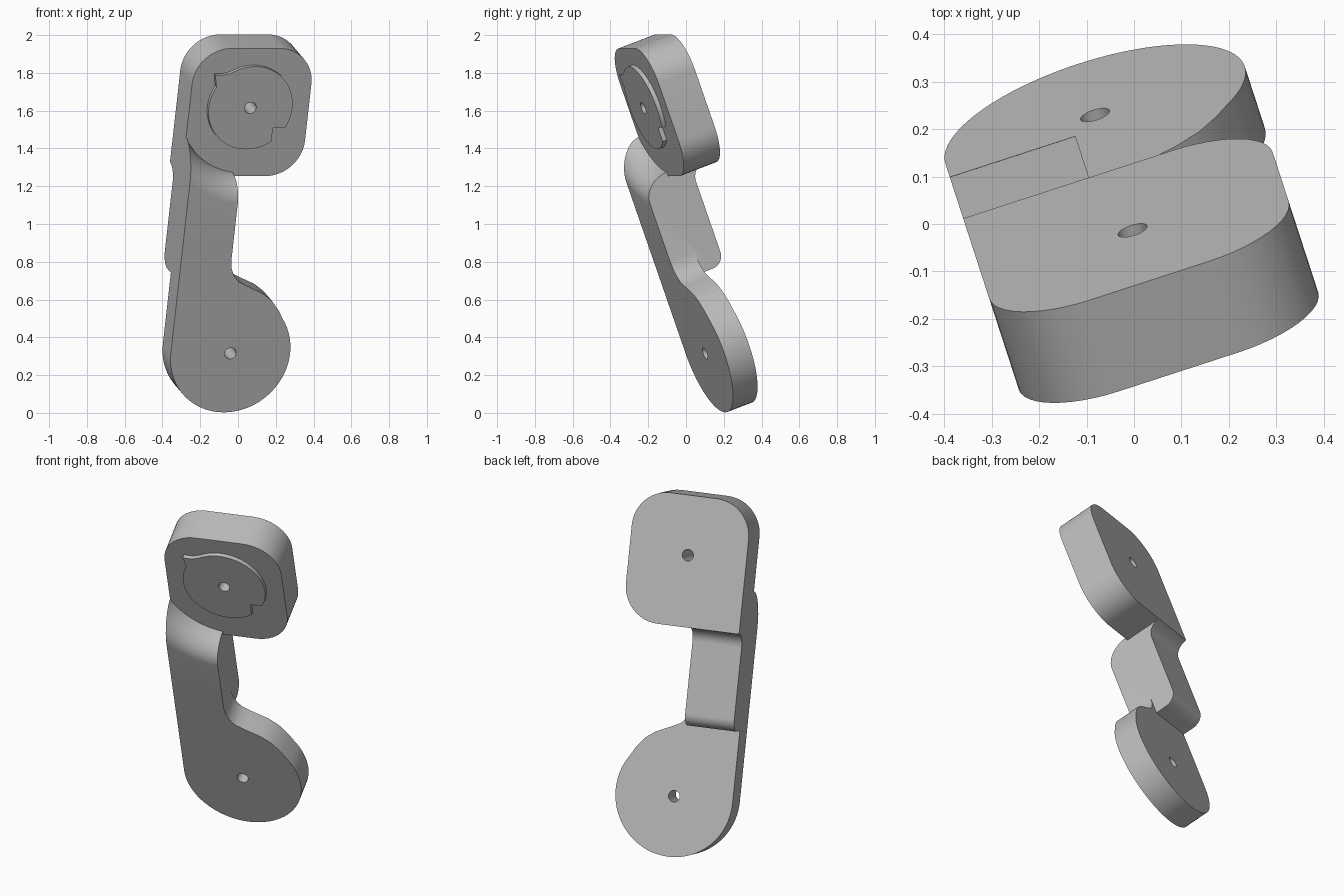
import bpy, bmesh, math
from math import cos, sin, radians
from mathutils import Vector

cube = bpy.data.objects.get("Cube")
if cube:
    bpy.data.objects.remove(cube, do_unlink=True)

# One flat colour
grey = bpy.data.materials.new("plain_grey")
grey.use_nodes = True
grey.diffuse_color = (0.5, 0.5, 0.5, 1)
grey.node_tree.nodes["Principled BSDF"].inputs["Base Color"].default_value = (0.5, 0.5, 0.5, 1)

# Shared sizes: x is width, y is depth from the front, z is length
HOLE_X, LOW_Z, HIGH_Z = -0.007, 0.259, 1.598
HALF = 0.332
LEFT, RIGHT = HOLE_X - HALF, HOLE_X + HALF
ARM_RIGHT = -0.06
FRONT, MIDDLE, ARM_BACK, BACK = 0.209, 0.354, 0.49, 0.569


def arc(cx, cz, r, start, end, steps=10):
    angles = [radians(start + (end - start) * i / steps) for i in range(steps + 1)]
    return [(cx + r * cos(a), cz + r * sin(a)) for a in angles]


def finish(name, bm):
    bmesh.ops.remove_doubles(bm, verts=bm.verts, dist=1e-5)
    bmesh.ops.recalc_face_normals(bm, faces=bm.faces)
    mesh = bpy.data.meshes.new(name)
    bm.to_mesh(mesh)
    bm.free()
    mesh.materials.append(grey)
    obj = bpy.data.objects.new(name, mesh)
    bpy.context.collection.objects.link(obj)
    return obj


def prism(name, points, lo, hi, across=False):
    """Extrude an outline through the depth, or across the width."""
    bm = bmesh.new()
    verts = [bm.verts.new((lo, a, b) if across else (a, lo, b)) for a, b in points]
    face = bm.faces.new(verts)
    out = bmesh.ops.extrude_face_region(bm, geom=[face])
    moved = [v for v in out["geom"] if isinstance(v, bmesh.types.BMVert)]
    step = (hi - lo, 0, 0) if across else (0, hi - lo, 0)
    bmesh.ops.translate(bm, verts=moved, vec=step)
    return finish(name, bm)


def combine(target, other, operation):
    mod = target.modifiers.new("combine", "BOOLEAN")
    mod.operation, mod.object, mod.solver = operation, other, "EXACT"
    bpy.ops.object.select_all(action="DESELECT")
    bpy.context.view_layer.objects.active = target
    target.select_set(True)
    bpy.ops.object.modifier_apply(modifier=mod.name)
    bpy.data.objects.remove(other, do_unlink=True)


# Lower round pad, blending into the arm
pad_outline = arc(HOLE_X, LOW_Z, HALF, 35, -180, 48)
pad_outline += [(LEFT, 0.9), (ARM_RIGHT, 0.9), (ARM_RIGHT, 0.78), (-0.053, 0.735),
                (-0.035, 0.695), (-0.005, 0.662), (0.045, 0.637), (0.134, 0.597),
                (0.19, 0.556), (0.235, 0.5)]
bracket = prism("bracket", pad_outline, FRONT, MIDDLE)

# Stepped arm, drawn from the side
arm_profile = [(FRONT, 0.62), (FRONT, 1.45), (0.45, 1.45), (0.55, 1.3), (BACK, 1.205)]
arm_profile += arc(BACK, 1.126, BACK - ARM_BACK, 90, 180)
arm_profile += arc(ARM_BACK - 0.07, 0.73, 0.07, 0, -90)
arm_profile += [(0.34, 0.66), (0.34, 0.62)]
arm = prism("arm", arm_profile, LEFT, ARM_RIGHT, across=True)

# Rounded clearance turned out of the top of the arm
bm = bmesh.new()
turned = [(0, 0.38), (0.375, 0.38)]
for i in range(13):
    t = radians(90 * i / 12)
    turned.append((0.5 - 0.125 * cos(t), MIDDLE - (MIDDLE - FRONT) * sin(t)))
turned += [(0.5, 0.1), (0, 0.1)]
ring = [bm.verts.new((HOLE_X + r, y, HIGH_Z)) for r, y in turned]
edges = [bm.edges.new(pair) for pair in zip(ring, ring[1:])]
bmesh.ops.spin(bm, geom=ring + edges, cent=Vector((HOLE_X, 0, HIGH_Z)), axis=(0, 1, 0),
               angle=2 * math.pi, steps=96)
clearance = finish("clearance_cutter", bm)
combine(arm, clearance, "DIFFERENCE")
combine(bracket, arm, "UNION")

# Upper plate with three rounded corners and one square one
low, high, r = 1.205, 1.925, 0.2
plate_outline = [(LEFT, low)]
plate_outline += arc(RIGHT - r, low + r, r, -90, 0, 12)
plate_outline += arc(RIGHT - r, high - r, r, 0, 90, 12)
plate_outline += arc(LEFT + r, high - r, r, 90, 180, 12)
plate = prism("plate", plate_outline, MIDDLE, BACK)
combine(bracket, plate, "UNION")

# Raised round boss with a pointed tab and a square notch
boss_outline = arc(HOLE_X, HIGH_Z, 0.233, -28.5, 118, 32)
boss_outline += [(HOLE_X + dx, HIGH_Z + dz) for dx, dz in
                 [(-0.14, 0.192), (-0.17, 0.184), (-0.216, 0.186), (-0.208, 0.14)]]
boss_outline += arc(HOLE_X, HIGH_Z, 0.233, 150, 306, 32)
boss_outline += [(HOLE_X + 0.137, HIGH_Z - 0.112)]
boss = prism("boss", boss_outline, MIDDLE - 0.024, MIDDLE + 0.02)
combine(bracket, boss, "UNION")

# Screw holes
for z in (LOW_Z, HIGH_Z):
    hole = prism("hole_cutter", arc(HOLE_X, z, 0.032, 0, 345, 23), 0.1, 0.7)
    combine(bracket, hole, "DIFFERENCE")

# Smooth curves, keep sharp edges, and lean the whole bracket
bpy.ops.object.shade_smooth_by_angle(angle=radians(30))
bracket.rotation_euler = (radians(20), 0, radians(18))
